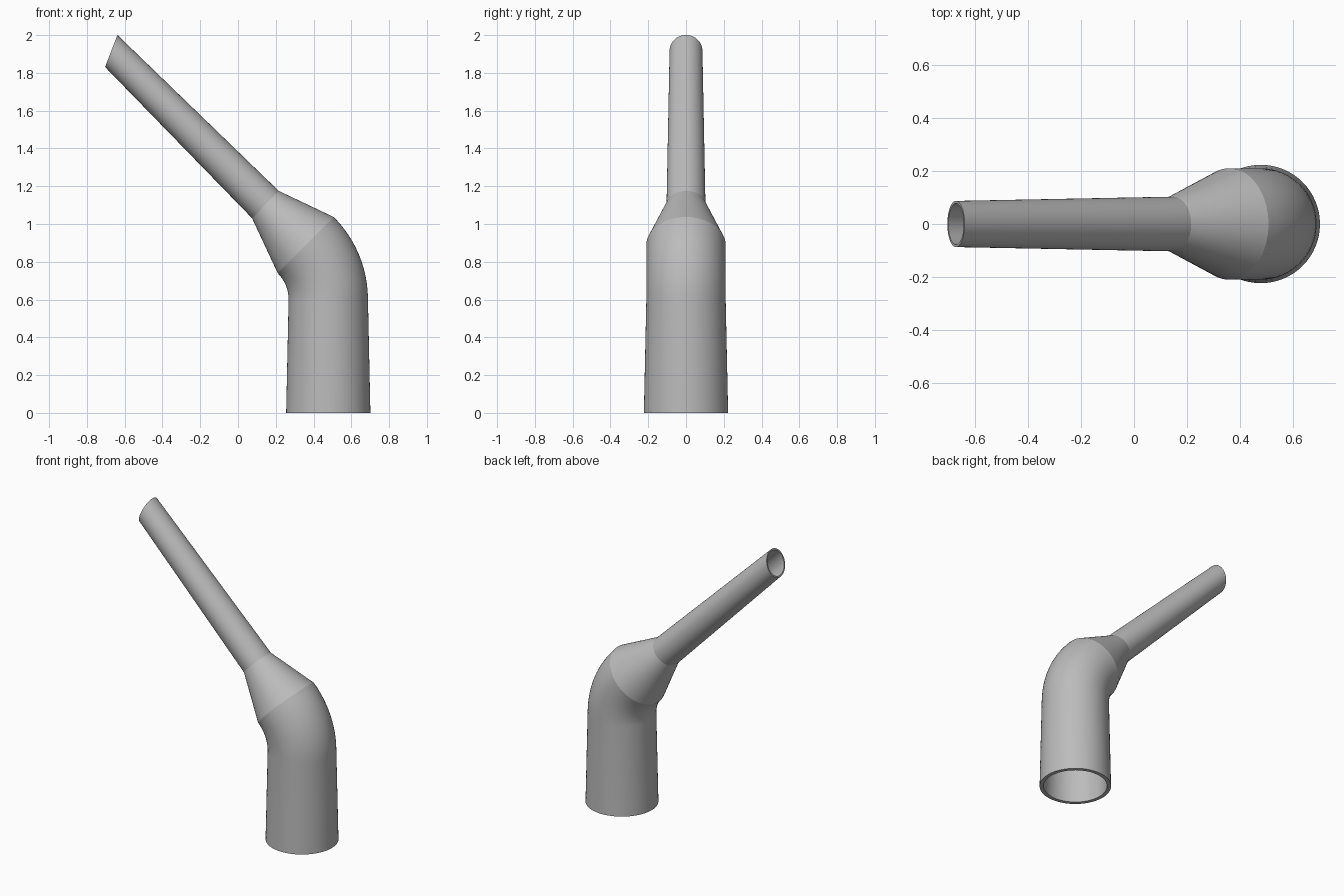
import bpy, bmesh, math
from mathutils import Vector

if "Cube" in bpy.data.objects:
    bpy.data.objects.remove(bpy.data.objects["Cube"], do_unlink=True)

SIDES = 64
BORE = 0.89          # inner radius as a share of the outer one
BEND_STEPS = 12

grey = bpy.data.materials.new("plain grey")
grey.use_nodes = True
colour = (0.5, 0.5, 0.5, 1)
grey.diffuse_color = colour
grey.node_tree.nodes["Principled BSDF"].inputs["Base Color"].default_value = colour

# Cross-sections along the pipe: centre x, centre z, tilt, in-plane radius, y radius
sections = [(0.478, 0, 0, 0.223, 0.223)]
pivot_x, pivot_z, bend_radius = 0.07, 0.6, 0.408
for i in range(BEND_STEPS + 1):
    a = math.radians(45) * i / BEND_STEPS
    sections.append((pivot_x + bend_radius * math.cos(a),
                     pivot_z + bend_radius * math.sin(a), a, 0.21, 0.21))
sections.append((0.145, 1.103, math.radians(45.5), 0.101, 0.103))
sections.append((-0.671, 1.916, math.radians(69), 0.091, 0.087))


def add_ring(bm, section, scale):
    x, z, tilt, radius, radius_y = section
    across = Vector((math.cos(tilt), 0, math.sin(tilt))) * radius * scale
    side = Vector((0, radius_y * scale, 0))
    turns = [2 * math.pi * i / SIDES for i in range(SIDES)]
    return [bm.verts.new(Vector((x, 0, z)) + across * math.cos(t) + side * math.sin(t))
            for t in turns]


# Outer skin up, then bore back down, closed by the two rims
bm = bmesh.new()
rings = [add_ring(bm, s, 1) for s in sections]
rings += [add_ring(bm, s, BORE) for s in reversed(sections)]
for low, high in zip(rings, rings[1:] + rings[:1]):
    for i in range(SIDES):
        j = (i + 1) % SIDES
        bm.faces.new((low[i], low[j], high[j], high[i]))
bmesh.ops.recalc_face_normals(bm, faces=bm.faces)

mesh = bpy.data.meshes.new("bent_nozzle_pipe")
bm.to_mesh(mesh)
bm.free()
mesh.materials.append(grey)
pipe = bpy.data.objects.new("bent_nozzle_pipe", mesh)
bpy.context.collection.objects.link(pipe)

bpy.context.view_layer.objects.active = pipe
pipe.select_set(True)
bpy.ops.object.shade_smooth_by_angle(angle=math.radians(16))
